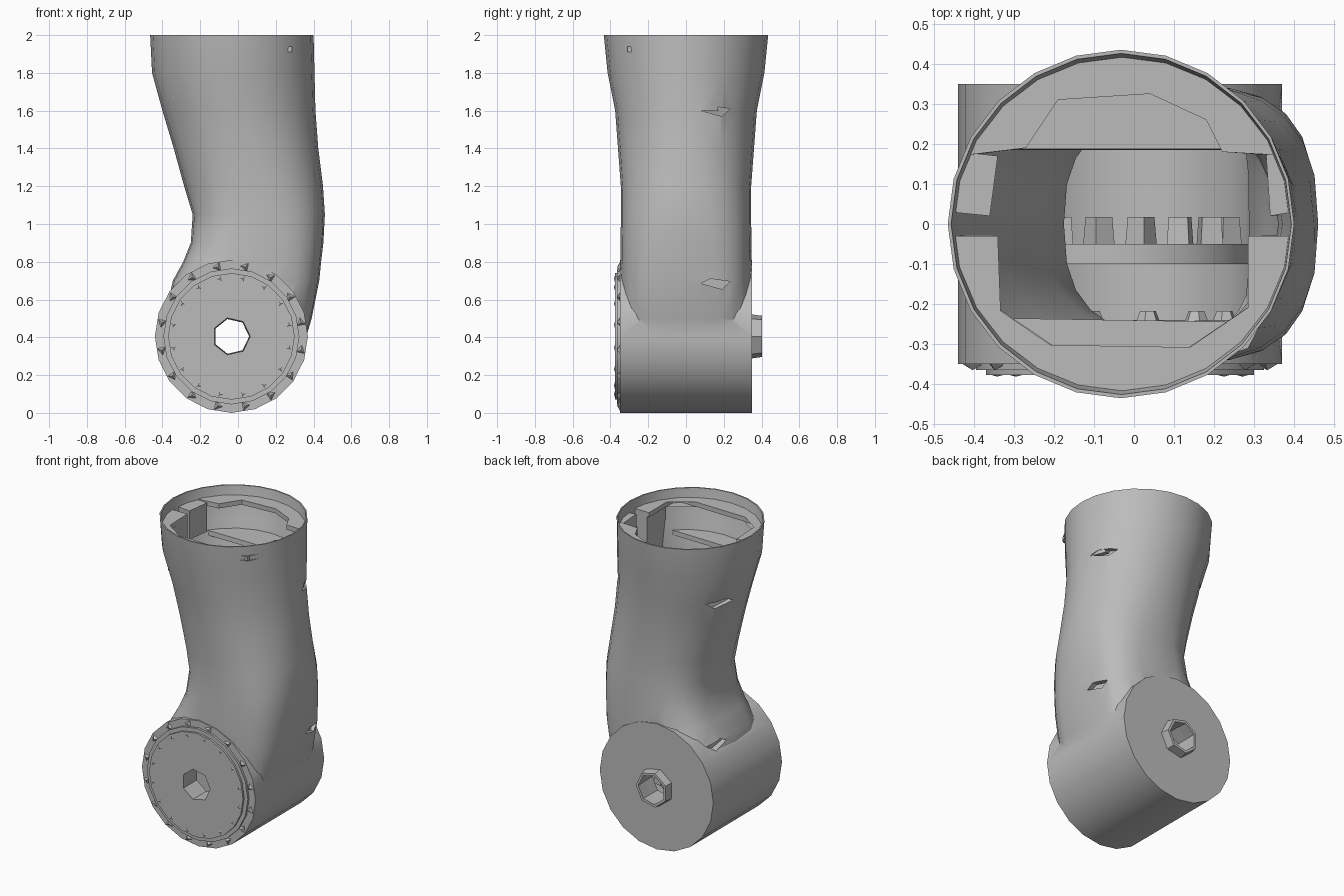
import bpy, bmesh
from math import sin, cos, pi, radians, copysign
from mathutils import Matrix

if "Cube" in bpy.data.objects:
    bpy.data.objects.remove(bpy.data.objects["Cube"])

GREY = bpy.data.materials.new("plain_grey")
GREY.use_nodes = True
GREY.diffuse_color = (0.5, 0.5, 0.5, 1)
GREY.node_tree.nodes["Principled BSDF"].inputs["Base Color"].default_value = (0.5, 0.5, 0.5, 1)

# Joint axis
CX, CZ = -0.035, 0.405

# Sleeve sections: height, side extents in x, half depth in y, squareness (2 is an oval)
SECTIONS = [
    (0.33, -0.38, 0.34, 0.31, 4), (0.5, -0.39, 0.39, 0.345, 4), (0.7, -0.345, 0.43, 0.347, 3.6),
    (0.8, -0.29, 0.44, 0.347, 3.3), (0.9, -0.25, 0.452, 0.346, 3), (1.05, -0.24, 0.46, 0.345, 2.6),
    (1.2, -0.285, 0.45, 0.345, 2.3), (1.4, -0.34, 0.425, 0.36, 2.1), (1.6, -0.40, 0.41, 0.375, 2),
    (1.8, -0.455, 0.405, 0.415, 2), (2.0, -0.465, 0.40, 0.435, 2),
]


def finish(name, bm):
    bmesh.ops.recalc_face_normals(bm, faces=bm.faces)
    mesh = bpy.data.meshes.new(name)
    bm.to_mesh(mesh)
    bm.free()
    mesh.materials.append(GREY)
    obj = bpy.data.objects.new(name, mesh)
    bpy.context.collection.objects.link(obj)
    return obj


def loft(name, loops, closed=False):
    """Skin a list of point loops; cap the ends unless the loft closes on itself."""
    bm = bmesh.new()
    rows = [[bm.verts.new(p) for p in loop] for loop in loops]
    n = len(rows[0])
    pairs = list(zip(rows, rows[1:])) + ([(rows[-1], rows[0])] if closed else [])
    for a, b in pairs:
        for i in range(n):
            j = (i + 1) % n
            bm.faces.new((a[i], a[j], b[j], b[i]))
    if not closed:
        bm.faces.new(rows[0])
        bm.faces.new(rows[-1])
    return finish(name, bm)


def sleeve_point(z, angle, inset=0.0):
    """Point on the sleeve's rounded section at height z."""
    zc = min(max(z, SECTIONS[0][0]), SECTIONS[-1][0])
    for lo, hi in zip(SECTIONS, SECTIONS[1:]):
        if lo[0] <= zc <= hi[0]:
            t = (zc - lo[0]) / (hi[0] - lo[0])
            x0, x1, y, power = (a + t * (b - a) for a, b in zip(lo[1:], hi[1:]))
            break
    c, s = (copysign(abs(v) ** (2 / power), v) for v in (cos(angle), sin(angle)))
    return ((x0 + x1) / 2 + ((x1 - x0) / 2 - inset) * c, (y - inset) * s, z)


def sleeve_loop(z, inset=0.0, n=24):
    return [sleeve_point(z, 2 * pi * i / n, inset) for i in range(n)]


def wall_x(z, y, side):
    """x of the sleeve wall at a given y, on one side."""
    start = 0 if side > 0 else 90
    points = [sleeve_point(z, radians(start + d / 2)) for d in range(181)]
    return min(points, key=lambda p: abs(p[1] - y))[0]


def y_circle(r, y, n=20):
    return [(CX + r * cos(2 * pi * i / n), y, CZ + r * sin(2 * pi * i / n)) for i in range(n)]


def disc(name, r, y0, y1, n=20):
    return loft(name, [y_circle(r, y0, n), y_circle(r, y1, n)])


def boolean(obj, cutter, op="DIFFERENCE", keep=False):
    mod = obj.modifiers.new("cut", "BOOLEAN")
    mod.operation, mod.object, mod.solver = op, cutter, "EXACT"
    mesh = bpy.data.meshes.new_from_object(
        obj.evaluated_get(bpy.context.evaluated_depsgraph_get()))
    obj.modifiers.clear()
    obj.data = mesh
    if not keep:
        bpy.data.objects.remove(cutter)


def ledge(name, a0, a1, inner, top, bottom):
    """Slab hugging the sleeve wall between two angles, with a free inner outline."""
    steps = 10
    loops = []
    for z in (bottom, top):
        arc = [sleeve_point(z, radians(a0 + (a1 - a0) * i / steps), 0.006) for i in range(steps + 1)]
        loops.append(arc + [(x, y, z) for x, y in inner])
    return loft(name, loops)


def studs(name, count, r, y, size, depth, sides=3, tip=0.0):
    """Ring of small pointed studs around the joint axis; depth is signed along y."""
    bm = bmesh.new()
    for i in range(count):
        a = 2 * pi * (i + 0.5) / count
        face = Matrix.Rotation(pi / 2 if depth < 0 else -pi / 2, 4, "X")
        place = Matrix.Translation((CX + r * cos(a), y + depth / 2, CZ + r * sin(a)))
        bmesh.ops.create_cone(bm, cap_ends=True, segments=sides, radius1=size, radius2=tip,
                              depth=abs(depth), matrix=place @ Matrix.Rotation(-a, 4, "Y") @ face)
    return finish(name, bm)


# Housing: bent sleeve joined to the joint drum, then hollowed
housing = loft("arm_housing", [sleeve_loop(s[0]) for s in SECTIONS])
boolean(housing, disc("drum", 0.405, -0.35, 0.35), "UNION")
cavity = [(2.02, 0.006), (1.9, 0.015), (1.8, 0.035), (1.6, 0.05), (1.4, 0.055),
          (1.2, 0.06), (1.05, 0.065), (0.9, 0.065), (0.8, 0.07), (0.6, 0.08), (0.44, 0.09)]
boolean(housing, loft("sleeve_cavity", [sleeve_loop(z, inset) for z, inset in cavity]))
boolean(housing, disc("drum_cavity", 0.33, -0.24, 0.25))

# Diamond pockets on both sides, their floors following the wall
for z in (1.6, 0.685):
    for side in (1, -1):
        outline = [(0.08, 0.0), (0.13, 0.025), (0.235, 0.01), (0.19, -0.03)]
        boolean(housing, loft("pocket", [[(wall_x(z, y, side) + side * d, y, z + h)
                                          for y, h in outline] for d in (-0.03, 0.1)]))

# Front plates and the flange inside the drum
plates = [disc("outer_face_plate", 0.36, -0.364, -0.34),
          disc("inner_face_plate", 0.335, -0.377, -0.355),
          disc("inner_flange", 0.335, -0.10, -0.05)]

# Axle bore through everything
bore = disc("bore", 0.1, -0.6, 0.6, 7)
for part in [housing] + plates:
    boolean(part, bore, keep=True)
bpy.data.objects.remove(bore)

# Raised collar at the back of the bore
loft("back_collar", [y_circle(0.098, 0.33, 7), y_circle(0.122, 0.33, 7),
                     y_circle(0.112, 0.402, 7), y_circle(0.094, 0.402, 7)], closed=True)

# Studs and teeth
studs("outer_face_studs", 16, 0.375, -0.349, 0.028, -0.016)
studs("inner_face_studs", 16, 0.312, -0.376, 0.02, -0.005)
studs("flange_teeth", 16, 0.27, -0.052, 0.04, 0.07, 4, 0.034)
studs("inner_bolts", 12, 0.27, -0.242, 0.03, 0.025, 6, 0.02)

# Ledges and guide blocks inside the open top
ledge("upper_back_ledge", 24, 156,
      [(-0.27, 0.19), (-0.19, 0.31), (0.04, 0.325), (0.18, 0.26), (0.22, 0.18)], 1.94, 1.91)
ledge("lower_back_ledge", 28, 152, [], 1.75, 1.72)
ledge("upper_front_ledge", 184, 356,
      [(0.285, -0.03), (0.285, -0.31), (-0.33, -0.30), (-0.34, -0.03)], 1.94, 1.91)
ledge("lower_front_ledge", 215, 325, [(0.285, -0.245), (-0.33, -0.235)], 1.75, 1.72)
ledge("right_front_block", 184, 213, [(-0.34, -0.23), (-0.34, -0.03)], 1.935, 1.65)
ledge("left_front_block", 327, 356, [(0.3, -0.03), (0.3, -0.22)], 1.935, 1.65)
ledge("left_back_block", 4, 27, [(0.33, 0.17), (0.34, 0.02)], 1.935, 1.6)
ledge("right_back_block", 155, 176, [(-0.36, 0.02), (-0.34, 0.17)], 1.935, 1.75)

# Smooth curved walls, crisp edges
bpy.ops.object.select_all(action="DESELECT")
for obj in bpy.context.collection.objects:
    if obj.type == "MESH" and GREY.name in obj.data.materials:
        obj.select_set(True)
bpy.context.view_layer.objects.active = housing
bpy.ops.object.shade_smooth_by_angle(angle=radians(32))
